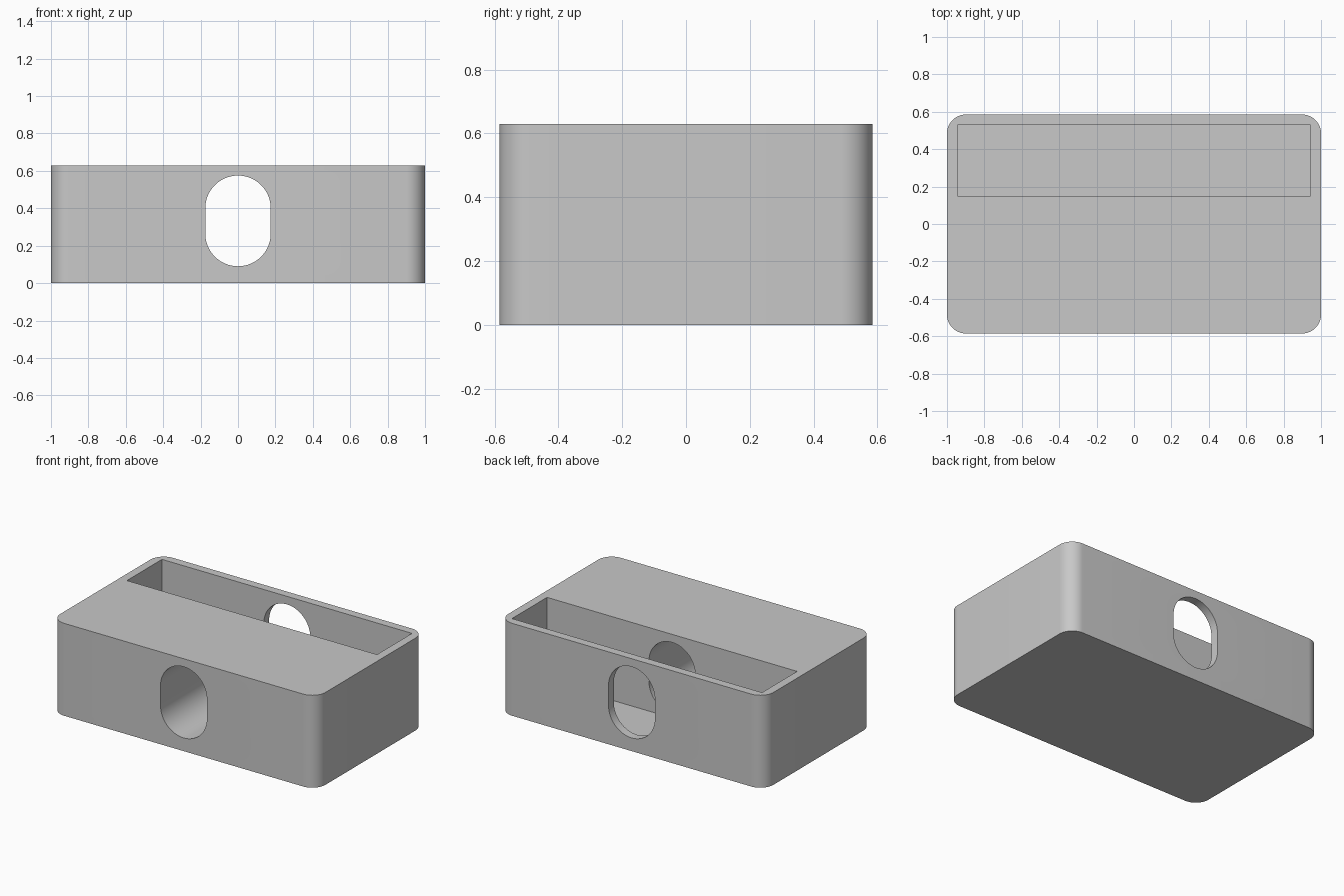
import bpy
import bmesh
from math import cos, sin, pi, radians
from mathutils import Matrix

if "Cube" in bpy.data.objects:
    bpy.data.objects.remove(bpy.data.objects["Cube"], do_unlink=True)

WIDTH, DEPTH, HEIGHT = 2.0, 1.17, 0.63
CORNER = 0.1
WALL, FLOOR = 0.057, 0.06
SLOT_FRONT = 0.15
HOLE_RADIUS, HOLE_LOW, HOLE_HIGH = 0.175, 0.09, 0.575

grey = bpy.data.materials.new("light grey")
grey.use_nodes = True
colour = (0.58, 0.58, 0.58, 1)
grey.diffuse_color = colour
grey.node_tree.nodes["Principled BSDF"].inputs["Base Color"].default_value = colour


def rounded_outline(x0, x1, y0, y1, radius, steps):
    """Outline of a rectangle with round corners, anticlockwise."""
    corners = [(x1 - radius, y1 - radius), (x0 + radius, y1 - radius),
               (x0 + radius, y0 + radius), (x1 - radius, y0 + radius)]
    points = []
    for quarter, (cx, cy) in enumerate(corners):
        for i in range(steps + 1):
            a = (quarter + i / steps) * pi / 2
            p = (cx + radius * cos(a), cy + radius * sin(a))
            points.append(p)
    return points


def prism(name, outline, low, high, turn=None):
    """Solid made by extruding an outline along z, then turning it."""
    bm = bmesh.new()
    face = bm.faces.new([bm.verts.new((x, y, low)) for x, y in outline])
    out = bmesh.ops.extrude_face_region(bm, geom=[face])
    moved = [v for v in out["geom"] if isinstance(v, bmesh.types.BMVert)]
    bmesh.ops.translate(bm, verts=moved, vec=(0, 0, high - low))
    bmesh.ops.remove_doubles(bm, verts=bm.verts, dist=0.0001)
    if turn:
        bmesh.ops.transform(bm, matrix=turn, verts=bm.verts)
    bmesh.ops.recalc_face_normals(bm, faces=bm.faces)
    mesh = bpy.data.meshes.new(name)
    bm.to_mesh(mesh)
    bm.free()
    mesh.materials.append(grey)
    obj = bpy.data.objects.new(name, mesh)
    bpy.context.collection.objects.link(obj)
    return obj


# Block with rounded upright edges
w, d = WIDTH / 2, DEPTH / 2
block = prism("block", rounded_outline(-w, w, -d, d, CORNER, 12), 0, HEIGHT)

# Open pocket along the back
sx, sy = w - WALL, d - WALL
pocket = prism("pocket_cutter",
               [(-sx, SLOT_FRONT), (sx, SLOT_FRONT), (sx, sy), (-sx, sy)],
               FLOOR, HEIGHT + 0.2)

# Upright oval hole running from front to back
bore = prism("bore_cutter",
             rounded_outline(-HOLE_RADIUS, HOLE_RADIUS, HOLE_LOW, HOLE_HIGH,
                             HOLE_RADIUS, 16),
             -1, 1, Matrix.Rotation(pi / 2, 4, "X"))

# Cut both out of the block and drop the cutters
bpy.context.view_layer.objects.active = block
block.select_set(True)
for cutter in (pocket, bore):
    cutter.hide_render = True
    cut = block.modifiers.new(cutter.name, "BOOLEAN")
    cut.operation = "DIFFERENCE"
    cut.solver = "EXACT"
    cut.object = cutter
    bpy.ops.object.modifier_apply(modifier=cut.name)
    bpy.data.objects.remove(cutter, do_unlink=True)

bpy.ops.object.shade_smooth_by_angle(angle=radians(30))
